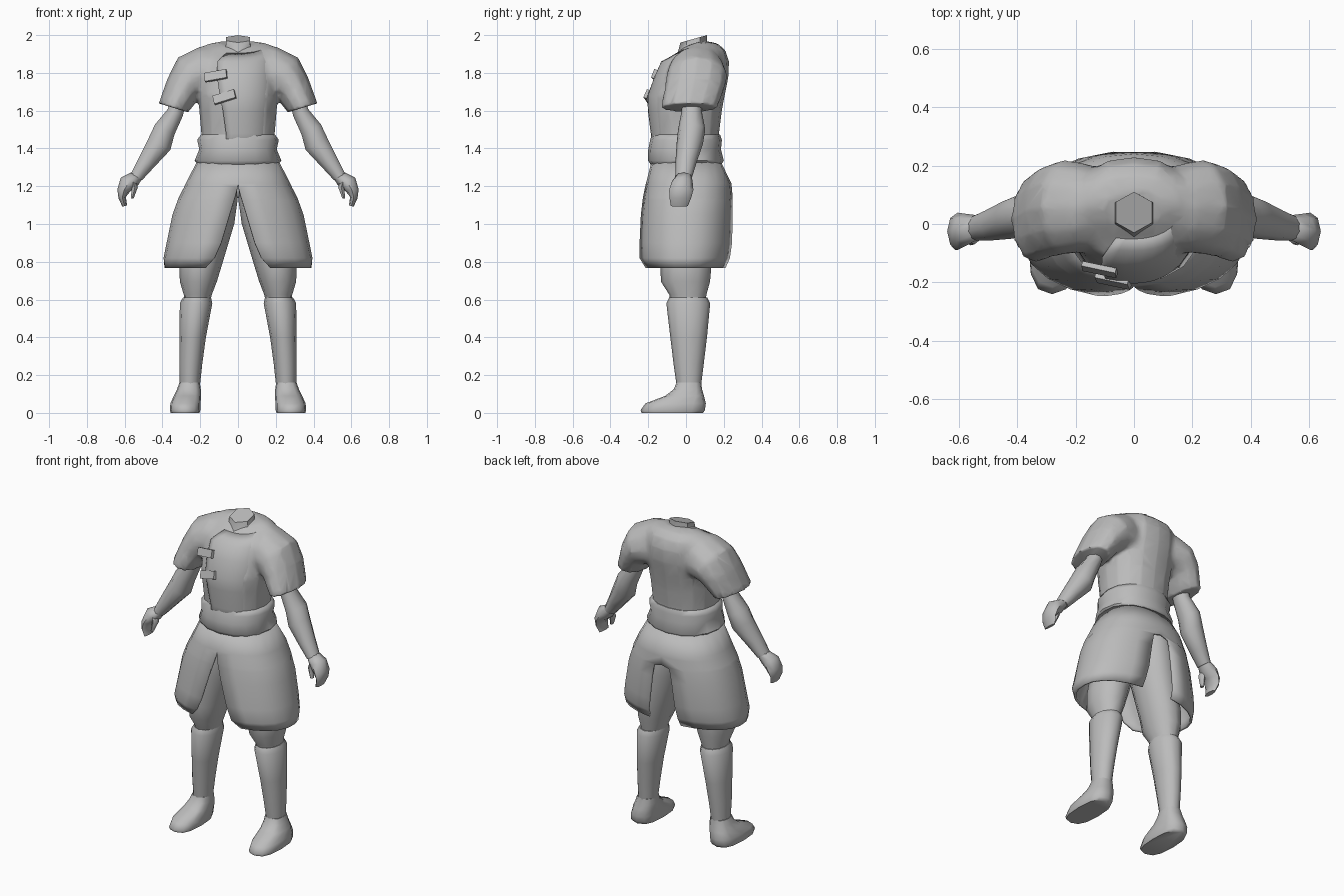
import bpy, bmesh, math
from mathutils import Euler

if "Cube" in bpy.data.objects:
    bpy.data.objects.remove(bpy.data.objects["Cube"])

grey = bpy.data.materials.new("plain_grey")
grey.diffuse_color = (0.5, 0.5, 0.5, 1)
grey.use_nodes = True
grey.node_tree.nodes["Principled BSDF"].inputs["Base Color"].default_value = grey.diffuse_color
deg = math.radians


def select(*obs):
    bpy.ops.object.select_all(action='DESELECT')
    for ob in obs:
        ob.select_set(True)
    bpy.context.view_layer.objects.active = obs[0]


def finish(ob, angle=60):
    ob.data.materials.clear()
    ob.data.materials.append(grey)
    select(ob)
    bpy.ops.object.shade_smooth_by_angle(angle=deg(angle))
    return ob


def powered(v, p):
    return math.copysign(abs(v) ** p, v)


def loft(name, rings, n=12, p=1.0, mirror=False, arcs=None, thick=0):
    """Skin rings (x, y, z, half width, half depth, tilt in degrees); arcs open the rings."""
    verts, faces = [], []
    count = n + 1 if arcs else n
    up = rings[-1][2] > rings[0][2]
    for i, (x, y, z, ra, rb, tilt) in enumerate(rings):
        a0, a1 = arcs[i] if arcs else (-math.pi / 2, 1.5 * math.pi)
        t = deg(tilt)
        for k in range(count):
            a = a0 + (a1 - a0) * k / n
            u, v = ra * powered(math.cos(a), p), rb * powered(math.sin(a), p)
            verts.append((x + u * math.cos(t), y + v, z + u * math.sin(t)))
    for i in range(len(rings) - 1):
        for k in range(n):
            a, b = i * count + k, i * count + (k + 1) % count
            quad = (a, b, b + count, a + count)
            faces.append(quad if up else quad[::-1])
    if not arcs:
        first, last = list(range(n)), list(range((len(rings) - 1) * n, len(rings) * n))
        faces += [first[::-1], last] if up else [first, last[::-1]]
    me = bpy.data.meshes.new(name)
    me.from_pydata(verts, [], faces)
    ob = bpy.data.objects.new(name, me)
    bpy.context.collection.objects.link(ob)
    if mirror:
        ob.modifiers.new("mirror", 'MIRROR')
    if thick:
        s = ob.modifiers.new("thickness", 'SOLIDIFY')
        s.thickness, s.offset = thick, -1
    return finish(ob)


def body_ring(z, front, back, rx, x=0.0, grow=0.0):
    return (x, (front + back) / 2, z, rx, (back - front) / 2 + grow, 0)


def slope_collar(ob):
    """Lower the front of the collar so the neck shows."""
    for v in ob.data.vertices:
        f = min(1, max(0, (v.co.z - 1.88) / .07))
        v.co.z += f * min(0, v.co.y - .06) * .45
    return ob


# Tunic body: height, front y, back y, half width
tunic = [(1.35, -.17, .17, .19), (1.48, -.18, .175, .195), (1.60, -.195, .19, .205),
         (1.68, -.197, .205, .213), (1.78, -.16, .225, .215), (1.86, -.125, .228, .21),
         (1.92, -.085, .208, .205), (1.955, -.045, .168, .168), (1.966, -.015, .12, .10)]
body = slope_collar(loft("tunic", [body_ring(*r) for r in tunic], n=16, p=.9))

# Sleeves flowing out of the shoulders
sleeve = loft("sleeve", [(.08, .06, 1.79, .145, .12, 86), (.165, .057, 1.806, .142, .152, 75),
                         (.235, .058, 1.785, .128, .165, 50), (.288, .045, 1.72, .10, .16, 33),
                         (.342, .016, 1.615, .082, .148, 17)], n=12, mirror=True)
select(sleeve)
bpy.ops.object.convert(target='MESH')

# Fuse body and sleeves into one garment and soften the shoulder seams
select(body, sleeve)
bpy.ops.object.join()
fuse = body.modifiers.new("fuse", 'REMESH')
fuse.mode, fuse.voxel_size = 'VOXEL', .011
bpy.ops.object.modifier_apply(modifier="fuse")
bm = bmesh.new()
bm.from_mesh(body.data)
seam = [v for v in bm.verts if .10 < abs(v.co.x) < .31 and v.co.z > 1.69]
for _ in range(14):
    bmesh.ops.smooth_vert(bm, verts=seam, factor=.5, use_axis_x=True, use_axis_y=True,
                          use_axis_z=True)
bm.to_mesh(body.data)
bm.free()
thin = body.modifiers.new("simplify", 'DECIMATE')
thin.ratio = .12
bpy.ops.object.modifier_apply(modifier="simplify")
finish(body)

# Overlapping front flap, sinking into the body on one side
slope_collar(loft("tunic_flap", [body_ring(*r, x=-.009, grow=.007) for r in tunic[:8]], n=8,
                  p=.9, arcs=[(deg(-90 - s), deg(-30))
                              for s in (14, 14, 18, 22, 26, 26, 20, 16)], thick=.006))

# Neck stump with a sloping cut
neck = loft("neck", [(0, .03, 1.84, .10, .10, 0), (0, .035, 1.92, .078, .075, 0),
                     (0, .04, 1.98, .072, .07, 0)], n=6)
for v in neck.data.vertices:
    if v.co.z > 1.95:
        v.co.z += (v.co.y - .04) * .28

# Waist sash
loft("waist_sash", [body_ring(1.305, -.18, .18, .20), body_ring(1.335, -.20, .20, .23),
                    body_ring(1.395, -.20, .185, .205), body_ring(1.445, -.19, .19, .216),
                    body_ring(1.475, -.18, .18, .195)], n=16, p=.9)

# Skirt panels, split at the front and back: z, front y, back y, half width, gaps
skirt = [(.768, -.23, .215, .39, .17, .11), (.82, -.254, .238, .394, .125, .105),
         (.90, -.25, .248, .378, .09, .09), (1.05, -.24, .25, .347, .045, .07),
         (1.125, -.23, .248, .32, .022, .055), (1.14, -.228, .247, .314, .017, 0),
         (1.19, -.218, .243, .288, .004, 0), (1.215, -.212, .24, .277, 0, 0),
         (1.34, -.18, .18, .212, 0, 0)]


def gap_angle(gap, rx):
    return math.acos((gap / rx) ** (1 / .88)) if gap else math.pi / 2


loft("skirt_panels", [body_ring(*r[:4]) for r in skirt], n=10, p=.88, mirror=True,
     arcs=[(-gap_angle(r[4], r[3]), gap_angle(r[5], r[3])) for r in skirt], thick=.014)

# Arms, hands and thumbs
loft("arm", [(.315, .03, 1.66, .045, .055, 22), (.332, .03, 1.59, .046, .055, 25),
             (.388, .03, 1.50, .061, .072, 27), (.415, .02, 1.425, .069, .07, 30),
             (.485, 0, 1.325, .05, .056, 31), (.537, -.012, 1.25, .036, .045, 31)],
     n=10, mirror=True)
loft("hand", [(.537, -.012, 1.255, .034, .042, 31), (.575, -.02, 1.225, .05, .055, 25),
              (.603, -.025, 1.18, .036, .064, 5), (.613, -.03, 1.14, .020, .058, -10),
              (.600, -.035, 1.095, .013, .045, -15)], n=8, mirror=True)
loft("thumb", [(.562, -.03, 1.24, .026, .032, 20), (.546, -.045, 1.195, .018, .025, 5),
               (.560, -.058, 1.135, .009, .015, -5)], n=6, mirror=True)

# Trouser legs, gathered into the boots
loft("trouser_leg", [(.11, .0, 1.30, .10, .13, 0), (.125, .0, 1.12, .122, .15, 0),
                     (.142, .0, 1.0, .122, .15, 0), (.198, .0, .78, .112, .135, 0),
                     (.210, -.003, .695, .098, .13, 0), (.213, .01, .625, .074, .098, 0),
                     (.22, .01, .56, .065, .09, 0)], n=12, mirror=True)

# Boot shafts with a flared cuff
loft("boot_shaft", [(.217, .012, .612, .074, .10, 0), (.222, .012, .58, .086, .116, 0),
                    (.24, .014, .40, .070, .097, 0), (.25, .014, .26, .061, .08, 0),
                    (.255, .015, .14, .053, .064, 0)], n=12, mirror=True)

# Boot feet: height, toe y, heel y, centre x, half width
feet = [(0, -.235, .09, .28, .076), (.015, -.24, .10, .28, .081), (.05, -.215, .105, .278, .08),
        (.09, -.11, .095, .268, .072), (.125, -.065, .085, .26, .063), (.16, -.05, .08, .256, .054)]
loft("boot_foot", [(x, (f + b) / 2, z, w, (b - f) / 2, 0) for z, f, b, x, w in feet],
     n=12, p=.75, mirror=True)

# Cloth clasps on the chest
for i, (x, y, z, roll) in enumerate([(-.118, -.156, 1.785, -10), (-.072, -.196, 1.672, -17)]):
    bpy.ops.mesh.primitive_cube_add(size=1, location=(x, y, z))
    clasp = bpy.context.object
    clasp.name = f"chest_clasp_{i + 1}"
    for v in clasp.data.vertices:
        v.co = (v.co.x * .12, v.co.y * .018, v.co.z * .048)
    clasp.rotation_euler = Euler((deg(-20), deg(roll), deg(-12)))
    finish(clasp, 30)
